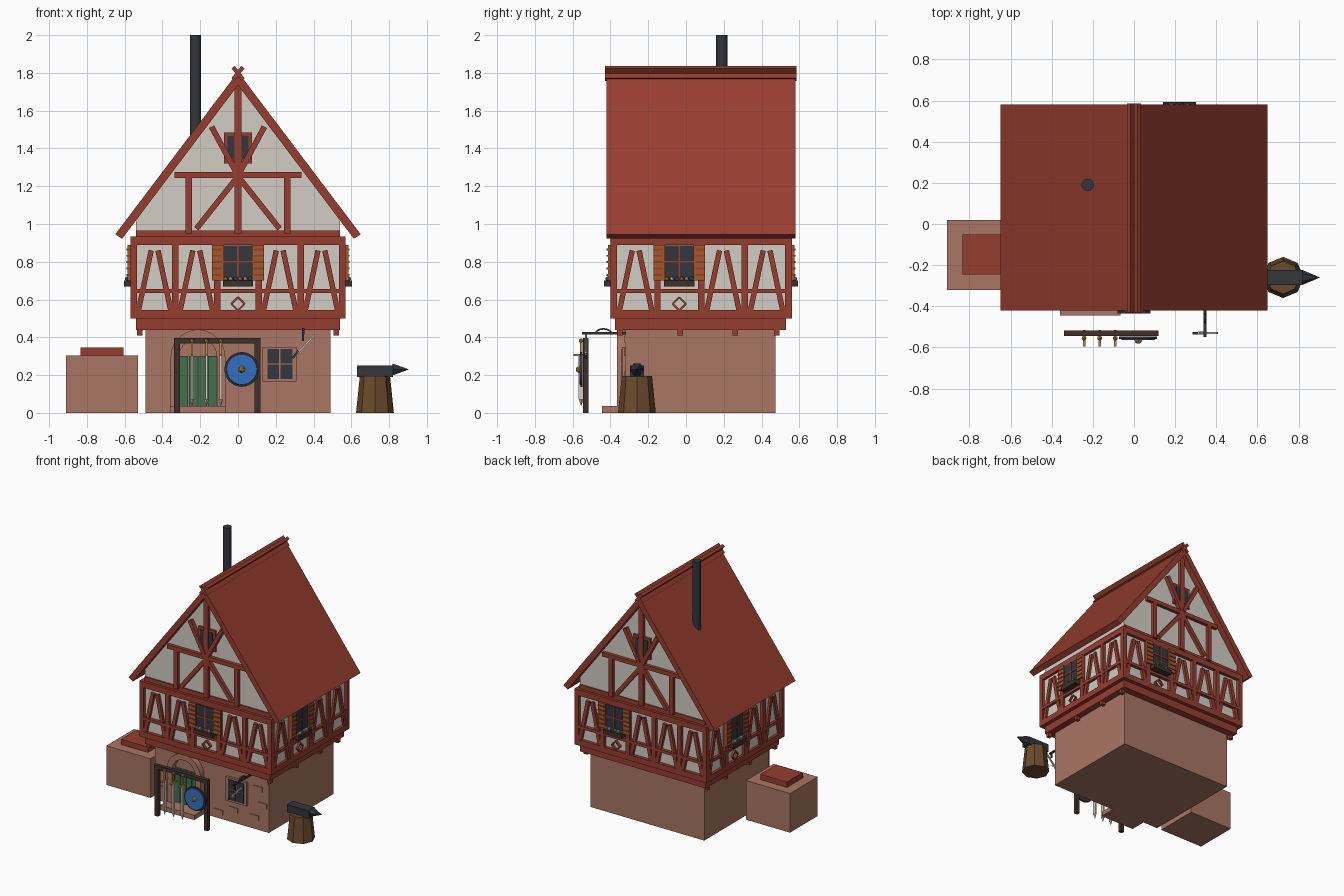
import bpy, bmesh, math
from mathutils import Matrix, Vector

cube = bpy.data.objects.get("Cube")
if cube:
    bpy.data.objects.remove(cube, do_unlink=True)


def material(name, code):
    channels = [((code >> shift) & 255) / 255 for shift in (16, 8, 0)]
    color = [c / 12.92 if c < 0.04 else ((c + 0.055) / 1.055) ** 2.4 for c in channels] + [1]
    mat = bpy.data.materials.new(name)
    mat.use_nodes = True
    mat.diffuse_color = color
    mat.node_tree.nodes["Principled BSDF"].inputs["Base Color"].default_value = color
    return mat


RED = material("red timber", 0x973D2F)
PLASTER = material("pale plaster", 0xD2CDC4)
STONE = material("pink stone", 0xA97664)
IRON = material("dark iron", 0x34363D)
GREEN = material("green door paint", 0x41704E)
BLUE = material("blue shield paint", 0x356FC0)
WOOD = material("brown wood", 0x6B4A2C)
DARK = material("dark wood", 0x40302A)
GOLD = material("gold", 0xB8953A)
ORANGE = material("orange shutter", 0xA5582A)

parts = {}
MID = 0.08          # house centre along y
HOME = Matrix()     # world frame


def mesh_of(name, mat):
    if name not in parts:
        parts[name] = (bmesh.new(), mat)
    return parts[name][0]


def block(name, mat, xs, ys, zs, frame=HOME):
    """Axis-aligned box between the given limits."""
    spans = (xs, ys, zs)
    center = Vector([(a + b) / 2 for a, b in spans])
    scale = Matrix.Diagonal([abs(b - a) for a, b in spans] + [1])
    bmesh.ops.create_cube(mesh_of(name, mat), size=1, matrix=frame @ Matrix.Translation(center) @ scale)


def beam(name, mat, start, end, width, ys, frame=HOME):
    """Straight bar between two (x, z) points."""
    a, b = Vector(start), Vector(end)
    mid, run = (a + b) / 2, b - a
    place = Matrix.Translation((mid.x, sum(ys) / 2, mid.y))
    turn = Matrix.Rotation(-math.atan2(run.y, run.x), 4, 'Y')
    scale = Matrix.Diagonal((run.length, abs(ys[1] - ys[0]), width, 1))
    bmesh.ops.create_cube(mesh_of(name, mat), size=1, matrix=frame @ place @ turn @ scale)


def prism(name, mat, outline, ys):
    """Extrude an (x, z) outline along y."""
    bm = mesh_of(name, mat)
    face = bm.faces.new([bm.verts.new((x, ys[0], z)) for x, z in outline])
    grown = bmesh.ops.extrude_face_region(bm, geom=[face])["geom"]
    moved = [v for v in grown if isinstance(v, bmesh.types.BMVert)]
    bmesh.ops.translate(bm, verts=moved, vec=(0, ys[1] - ys[0], 0))
    bmesh.ops.recalc_face_normals(bm, faces=bm.faces)


def cone(name, mat, center, low, high, length, sides, axis=(0, 0, 1), frame=HOME):
    turn = Vector((0, 0, 1)).rotation_difference(Vector(axis)).to_matrix().to_4x4()
    bmesh.ops.create_cone(mesh_of(name, mat), cap_ends=True, segments=sides, radius1=low, radius2=high,
                          depth=length, matrix=frame @ Matrix.Translation(center) @ turn)


def ball(name, mat, center, radius, frame=HOME):
    bmesh.ops.create_icosphere(mesh_of(name, mat), subdivisions=1, radius=radius,
                               matrix=frame @ Matrix.Translation(center))


# Stone ground floor and jettied upper floor
block("stone_base", STONE, (-.49, .49), (-.32, .475), (0, .45))
block("jetty_sill", RED, (-.54, .54), (-.375, .53), (.44, .5))
block("upper_walls", PLASTER, (-.55, .55), (MID - .455, MID + .455), (.5, .93))
block("gable_sill", RED, (-.54, .54), (MID - .46, MID + .46), (.92, .965))
for side in (-1, 1):
    for y in (-.35, -.03, .26, .48):
        block("joist_ends", RED, (side * .505, side * .535), (y - .014, y + .014), (.41, .45))

# Gable body, roof and ridge boards
prism("gable_walls", PLASTER, [(-.54, .93), (.54, .93), (.54, 1.03), (0, 1.75), (-.54, 1.03)],
      (MID - .45, MID + .45))
prism("roof", RED, [(0, 1.805), (.65, .945), (.613, .922), (0, 1.735), (-.613, .922), (-.65, .945)],
      (-.42, .58))
for side in (-1, 1):
    beam("ridge_boards", RED, (-side * .026, 1.765), (side * .026, 1.83), .022, (-.43, .585))
cone("chimney", IRON, (-.225, .19, 1.7), .03, .03, .6, 16)


def window(name, u, out, frame):
    """Shuttered window with flower box and diamond panel."""
    block("upper_glass", IRON, (u - .075, u + .075), (0, -out - .004), (.7, .885), frame)
    beam("window_bars", RED, (u, .7), (u, .885), .01, (-out, -out - .01), frame)
    beam("window_bars", RED, (u - .075, .8), (u + .075, .8), .01, (-out, -out - .01), frame)
    for side in (-1, 1):
        a, b = u + side * .075, u + side * .137
        block("shutters", ORANGE, (a, b), (-out, -out - .014), (.7, .89), frame)
        for step in range(5):
            z = .725 + step * .034
            block("shutter_slats", RED, (a + side * .01, b), (-out, -out - .02), (z, z + .01), frame)
    block("flower_boxes", DARK, (u - .08, u + .08), (-out + .02, -out - .034), (.668, .7), frame)
    for i, (kind, mat) in enumerate([("gold", GOLD), ("white", PLASTER), ("blue", BLUE)] * 2):
        ball(kind + "_flowers", mat, (u - .065 + i * .026, -out - .016, .71), .013, frame)
    tips = [(u + .035, .577), (u, .612), (u - .035, .577), (u, .542)]
    for i, tip in enumerate(tips):
        beam("diamonds", RED, tip, tips[i - 1], .01, (0, -out + .005), frame)


def timber_wall(name, angle, half, out, panels, window_index):
    """Half-timbered face built in a frame looking at it from outside."""
    frame = Matrix.Translation((0, MID, 0)) @ Matrix.Rotation(math.radians(angle), 4, 'Z')
    ys = (-out + .03, -out)
    span = half - .018
    for z, width in ((.522, .045), (.645, .022), (.91, .045)):
        beam(name, RED, (-half, z), (half, z), width, ys, frame)
    pitch = 2 * span / panels
    for i in range(panels + 1):
        u = -span + i * pitch
        beam(name, RED, (u, .5), (u, .93), .034, ys, frame)
        if i == panels:
            break
        u += pitch / 2
        if i == window_index:
            window(name, u, out, frame)
            continue
        for side in (-1, 1):
            beam(name, RED, (u + side * .088, .53), (u + side * .018, .86), .028, (ys[0], -out + .004), frame)


timber_wall("front_timbers", 0, .57, .48, 5, 2)
timber_wall("left_timbers", 90, .48, .57, 4, 1)
timber_wall("back_timbers", 180, .57, .48, 5, 1)
timber_wall("right_timbers", -90, .48, .57, 4, 1)

# Gable framing, front and back
for angle in (0, 180):
    frame = Matrix.Translation((0, MID, 0)) @ Matrix.Rotation(math.radians(angle), 4, 'Z')
    ys = (-.44, -.475)
    beam("gable_timbers", RED, (0, .95), (0, 1.76), .038, ys, frame)
    beam("gable_timbers", RED, (-.335, 1.26), (.335, 1.26), .032, ys, frame)
    block("gable_window_frame", RED, (-.075, .075), (-.44, -.466), (1.32, 1.485), frame)
    block("gable_glass", IRON, (-.055, .055), (-.44, -.47), (1.345, 1.465), frame)
    for side in (-1, 1):
        beam("gable_timbers", RED, (side * .26, .95), (side * .26, 1.25), .034, ys, frame)
        beam("gable_timbers", RED, (side * .01, 1.24), (side * .22, .975), .03, ys, frame)
        beam("gable_timbers", RED, (side * .01, 1.275), (side * .14, 1.515), .03, (-.44, -.482), frame)

# Arched doorway with step
DOOR, SPRING = -.212, .295


def arc(radius, steps=14):
    return [(DOOR + radius * math.cos(math.pi * i / steps), SPRING + radius * math.sin(math.pi * i / steps))
            for i in range(steps + 1)]


outer, inner = arc(.145), arc(.1)
prism("door_arch", STONE, [(DOOR + .145, 0)] + outer + [(DOOR - .145, 0), (DOOR - .1, 0)]
      + inner[::-1] + [(DOOR + .1, 0)], (-.365, -.31))
for i in range(4):
    x = DOOR - .1 + i * .05
    block("door_planks", GREEN, (x + .002, x + .048), (-.31, -.335), (.03, .3))
block("door_step", STONE, (-.36, -.065), (-.445, -.31), (0, .037))

# Ground floor window and raised stones
block("lower_window_frame", STONE, (.13, .31), (-.31, -.338), (.165, .35))
for x in (.155, .225):
    for z in (.18, .262):
        block("lower_glass", IRON, (x, x + .063), (-.33, -.342), (z, z + .075))
for x, z in ((.36, .3), (.4, .18), (.33, .07), (.15, .08), (.02, .03), (.41, .37), (-.47, .2), (-.46, .08)):
    block("raised_stones", STONE, (x, x + .075), (-.31, -.326), (z, z + .04))

# Forge beside the house
block("forge_block", STONE, (-.91, -.53), (-.32, .02), (0, .305))
block("forge_top", RED, (-.835, -.605), (-.245, -.05), (.305, .347))

# Anvil on stump
ANVIL = Vector((.725, -.26, .0))
cone("anvil_stump", WOOD, ANVIL + Vector((0, 0, .0975)), .1, .08, .195, 8)
block("anvil", IRON, (.63, .82), (-.297, -.223), (.19, .25))
cone("anvil_horn", IRON, (.862, -.26, .23), .036, 0, .086, 6, (1, 0, 0))

# Weapon rack with hanging swords and round shield
for x in (-.323, .103):
    block("rack", DARK, (x - .016, x + .016), (-.545, -.517), (0, .38))
block("rack", DARK, (-.34, .12), (-.545, -.517), (.368, .396))
for x in (-.243, -.167, -.091):
    ball("sword_hilts", GOLD, (x, -.555, .382), .013)
    block("sword_hilts", GOLD, (x - .006, x + .006), (-.561, -.549), (.305, .38))
    block("sword_hilts", GOLD, (x - .006, x + .006), (-.595, -.515), (.3, .312))
    block("sword_blades", PLASTER, (x - .006, x + .006), (-.568, -.542), (.07, .3))
    cone("sword_blades", PLASTER, (x, -.555, .052), 0, .012, .036, 4)
cone("shield_rim", DARK, (.02, -.553, .23), .092, .092, .012, 28, (0, -1, 0))
cone("shield", BLUE, (.02, -.557, .23), .086, .08, .014, 28, (0, -1, 0))
ball("shield_boss", GOLD, (.02, -.565, .23), .02)

# Hanging sign: iron bracket with a small sword and hammer
block("sign_bracket", IRON, (.338, .352), (-.55, -.31), (.415, .427))
block("sign_bracket", IRON, (.34, .35), (-.535, -.525), (.38, .42))
turned = Matrix.Translation((.345, 0, 0)) @ Matrix.Rotation(math.radians(90), 4, 'Z')
curl = [(-.437 + .042 * math.cos(math.pi * i / 6), .42 + .025 * math.sin(math.pi * i / 6)) for i in range(7)]
for a, b in zip(curl, curl[1:]):
    beam("sign_bracket", IRON, a, b, .009, (-.006, .006), turned)
beam("sign_sword", PLASTER, (.31, .31), (.405, .412), .009, (-.535, -.525))
beam("sign_sword", PLASTER, (.315, .335), (.335, .315), .008, (-.537, -.523))
beam("sign_hammer", IRON, (.29, .29), (.32, .33), .012, (-.538, -.526))

# Turn the collected meshes into objects
ROUND = {"chimney", "shield", "shield_rim", "shield_boss", "door_arch"}
for name, (bm, mat) in parts.items():
    mesh = bpy.data.meshes.new(name)
    bm.to_mesh(mesh)
    bm.free()
    mesh.materials.append(mat)
    obj = bpy.data.objects.new(name, mesh)
    bpy.context.collection.objects.link(obj)
    if name in ROUND:
        bpy.ops.object.select_all(action='DESELECT')
        obj.select_set(True)
        bpy.context.view_layer.objects.active = obj
        bpy.ops.object.shade_smooth_by_angle()
